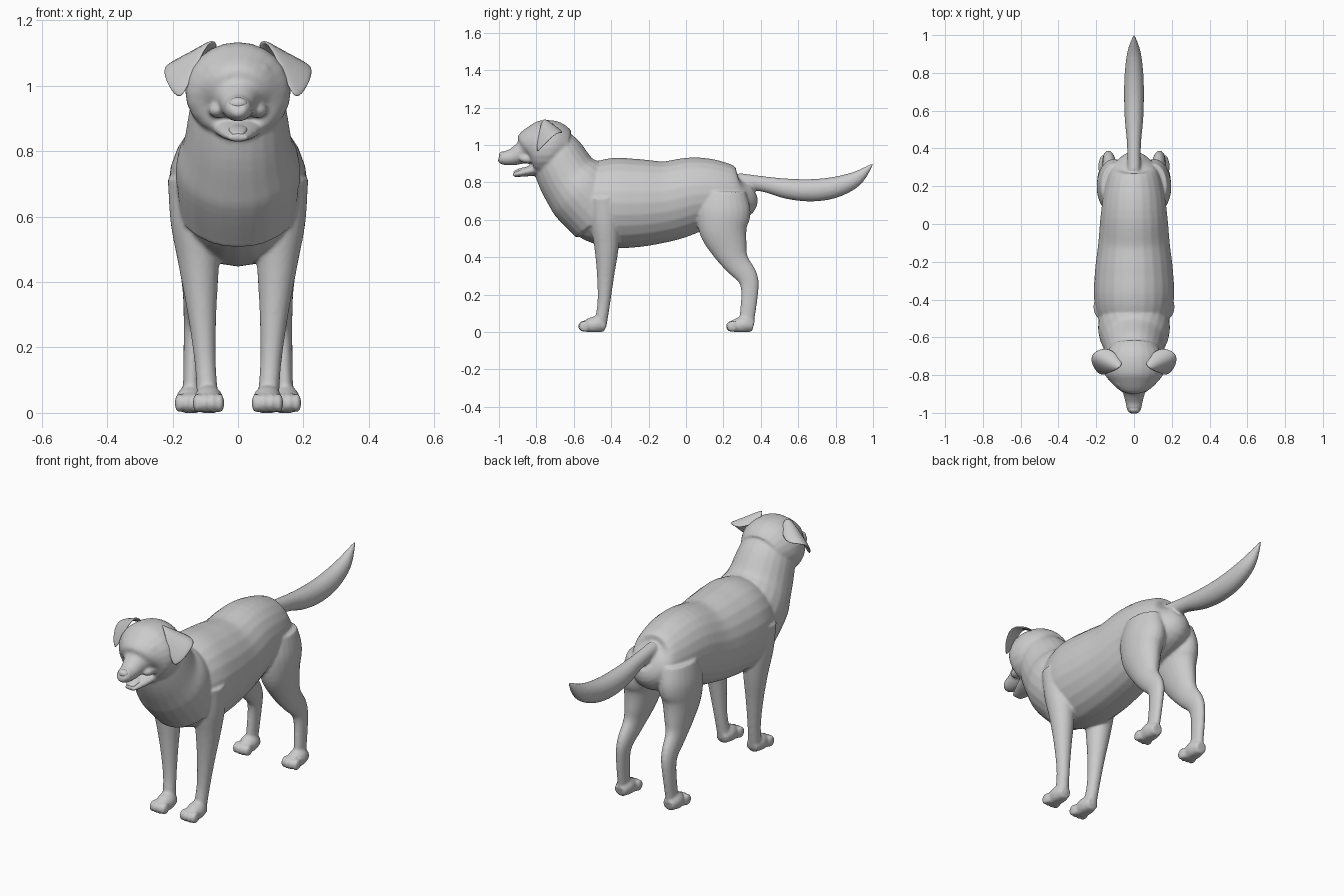
import bpy, bmesh, math
from mathutils import Matrix, Vector

cube = bpy.data.objects.get("Cube")
if cube:
    bpy.data.objects.remove(cube, do_unlink=True)

coat = bpy.data.materials.new("plain_grey")
coat.use_nodes = True
coat.diffuse_color = (.6, .6, .6, 1)
coat.node_tree.nodes["Principled BSDF"].inputs["Base Color"].default_value = coat.diffuse_color


def finish(name, bm):
    """Turn a bmesh into a smooth-shaded grey object."""
    bmesh.ops.recalc_face_normals(bm, faces=bm.faces)
    for face in bm.faces:
        face.smooth = True
    mesh = bpy.data.meshes.new(name)
    bm.to_mesh(mesh)
    bm.free()
    mesh.materials.append(coat)
    obj = bpy.data.objects.new(name, mesh)
    bpy.context.collection.objects.link(obj)
    return obj


def smooth_path(points, steps=5):
    """Catmull-Rom curve through points of (y, z, radius)."""
    points = [Vector(p) for p in points]
    padded = [points[0], *points, points[-1]]
    curve = []
    for before, start, end, after in zip(padded, padded[1:], padded[2:], padded[3:]):
        leave, arrive = (end - before) / 2, (after - start) / 2
        for step in range(steps):
            t = step / steps
            ease = t * t * (3 - 2 * t)
            curve.append(start.lerp(end, ease)
                         + leave * t * (1 - t) ** 2 - arrive * t * t * (1 - t))
    return curve + [points[-1]]


def limb(bm, points, flatness, x_start=0, x_end=0, side=1, sides=24):
    """Oval tube square to its path; flatness is width over depth."""
    path = smooth_path(points)
    last = len(path) - 1
    rings = []
    for i, (y, z, radius) in enumerate(path):
        along = path[min(i + 1, last)] - path[max(i - 1, 0)]
        along = along.to_2d().normalized()
        x = x_start + (x_end - x_start) * i / last
        ring = []
        for k in range(sides):
            angle = math.tau * k / sides
            depth = radius * math.cos(angle)
            width = radius * flatness * math.sin(angle)
            ring.append(bm.verts.new((side * (x + width),
                                      y - along.y * depth,
                                      max(z + along.x * depth, 0))))
        rings.append(ring)
    for lower, upper in zip(rings, rings[1:]):
        for k in range(sides):
            bm.faces.new((lower[k - 1], lower[k], upper[k], upper[k - 1]))
    bm.faces.new(rings[0])
    bm.faces.new(rings[-1])


def ball(bm, centre, radii):
    matrix = Matrix.Translation(centre) @ Matrix.Diagonal((*radii, 1))
    bmesh.ops.create_uvsphere(bm, u_segments=20, v_segments=12, radius=1, matrix=matrix)


def paw(bm, x, heel, side):
    """Rounded foot with a fan of four toes."""
    limb(bm, [(heel, .03, .03), (heel - .05, .04, .045), (heel - .11, .025, .035)],
         flatness=1, x_start=x, x_end=x, side=side)
    for toe in range(4):
        spread = toe - 1.5
        reach = heel - .12 + .005 * abs(spread)
        ball(bm, (side * (x + spread * .023), reach, .03), (.014, .03, .03))


body = bmesh.new()

# Torso
limb(body, [(.35, .77, .05), (.3, .74, .13), (.2, .735, .175), (.05, .735, .2),
            (-.1, .7, .215), (-.25, .69, .235), (-.4, .69, .24),
            (-.53, .69, .2), (-.63, .7, .12)], flatness=.88)

# Neck and breast
limb(body, [(-.45, .62, .18), (-.56, .75, .19), (-.63, .83, .165),
            (-.69, .94, .145), (-.73, 1, .12)], flatness=1)

# Skull and muzzle
limb(body, [(-.64, .97, .11), (-.71, .985, .145), (-.79, .98, .145), (-.84, .975, .11),
            (-.87, .96, .065), (-.93, .935, .045), (-.98, .93, .035), (-1, .935, .02)],
     flatness=1.08)

# Lower jaw
limb(body, [(-.78, .875, .035), (-.86, .855, .024), (-.925, .84, .012)], flatness=2.4)

# Tail
limb(body, [(.28, .81, .04), (.42, .79, .042), (.55, .765, .055), (.68, .758, .06),
            (.8, .775, .056), (.91, .82, .04), (1, .9, .005)], flatness=.88)

for side in (1, -1):
    # Front leg
    limb(body, [(-.44, .72, .08), (-.43, .58, .08), (-.425, .45, .065),
                (-.43, .3, .046), (-.44, .15, .034), (-.46, .03, .035)],
         flatness=.95, x_start=.14, x_end=.09, side=side)
    paw(body, x=.09, heel=-.43, side=side)

    # Hind leg
    limb(body, [(.2, .75, .12), (.2, .65, .145), (.2, .55, .13), (.235, .44, .095),
                (.27, .37, .07), (.33, .29, .055), (.34, .2, .045), (.32, .03, .04)],
         flatness=.62, x_start=.1, x_end=.145, side=side)
    paw(body, x=.145, heel=.36, side=side)

    # Brow and cheek
    ball(body, (side * .066, -.835, 1.05), (.034, .03, .02))
    ball(body, (side * .06, -.845, .925), (.03, .045, .024))

# Blend the tubes into one skin
skin = finish("body", body)
blend = skin.modifiers.new("blend", "REMESH")
blend.mode = "VOXEL"
blend.voxel_size = .007
blend.use_smooth_shade = True
soften = skin.modifiers.new("soften", "SMOOTH")
soften.factor = .5
soften.iterations = 6

# Ear rows: root, fold and hanging tip
ear_rows = [
    [(.05, -.74, 1.11), (.1, -.67, 1.08), (.16, -.65, 1.06)],
    [(.08, -.77, 1.17), (.165, -.74, 1.12), (.245, -.69, 1.07)],
    [(.16, -.8, .98), (.18, -.8, .95), (.21, -.77, .99)]]

for label, side in (("left", 1), ("right", -1)):
    # Folded ear
    bm = bmesh.new()
    grid = [[bm.verts.new((side * x, y, z)) for x, y, z in row] for row in ear_rows]
    for upper, lower in zip(grid, grid[1:]):
        for k in (1, 2):
            bm.faces.new((upper[k - 1], upper[k], lower[k], lower[k - 1]))
    ear = finish(label + "_ear", bm)
    thickness = ear.modifiers.new("thickness", "SOLIDIFY")
    thickness.thickness = .016
    thickness.offset = 0
    rounding = ear.modifiers.new("rounding", "SUBSURF")
    rounding.levels = rounding.render_levels = 2

    # Eye
    bm = bmesh.new()
    ball(bm, (side * .073, -.842, 1.022), (.026, .024, .019))
    finish(label + "_eye", bm)

# Nose
bm = bmesh.new()
ball(bm, (0, -.98, .945), (.029, .02, .02))
finish("nose", bm)

# Tongue
bm = bmesh.new()
limb(bm, [(-.8, .88, .012), (-.88, .865, .012), (-.92, .852, .007)], flatness=2.4)
finish("tongue", bm)
